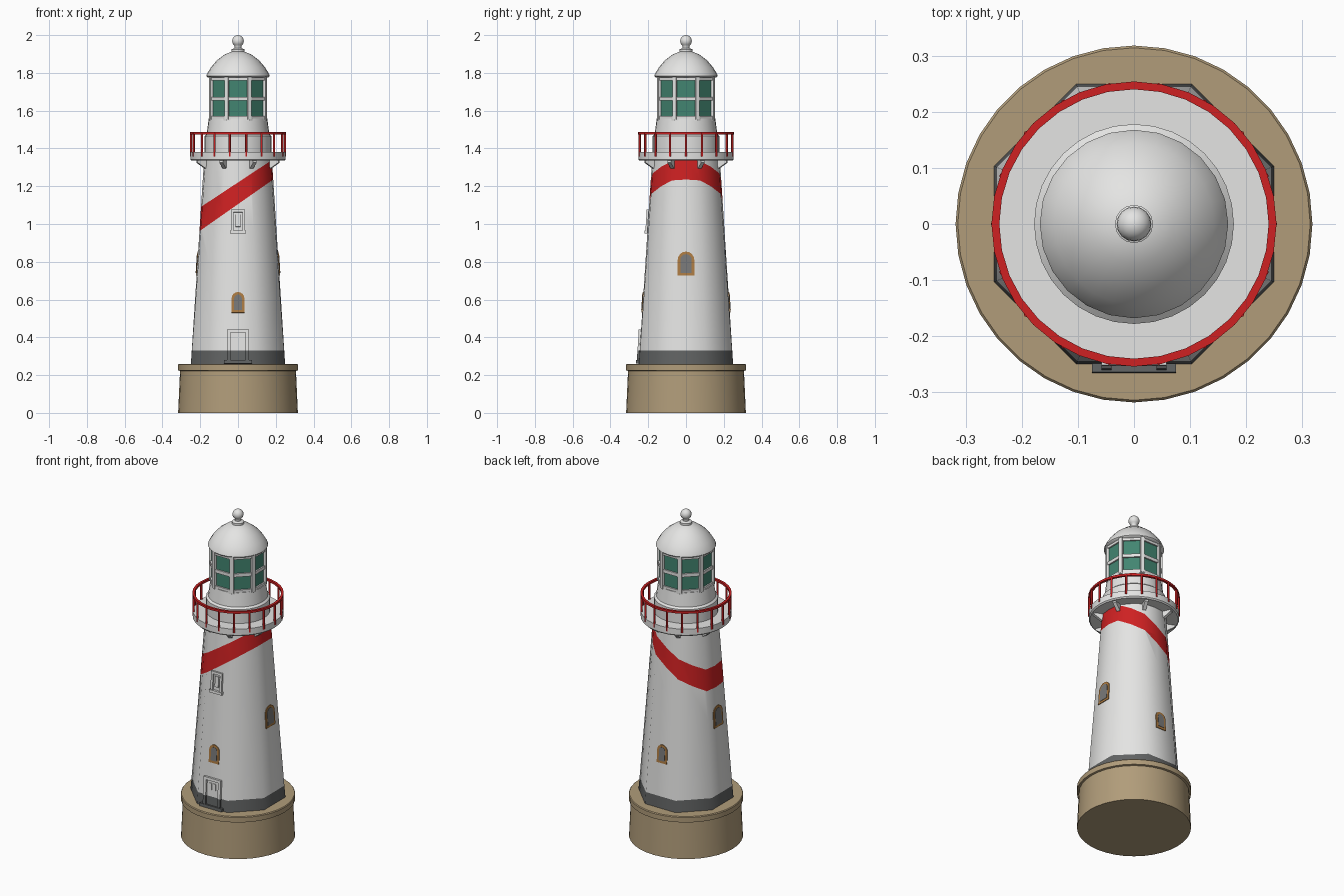
import bpy, bmesh, math
from mathutils import Matrix, Vector

if "Cube" in bpy.data.objects:
    bpy.data.objects.remove(bpy.data.objects["Cube"])


def material(name, rgb):
    m = bpy.data.materials.new(name)
    m.diffuse_color = (*rgb, 1)
    m.use_nodes = True
    m.node_tree.nodes["Principled BSDF"].inputs["Base Color"].default_value = m.diffuse_color
    return m


WHITE = material("white paint", (0.78, 0.78, 0.77))
TAN = material("tan stone", (0.44, 0.335, 0.195))
RED = material("red paint", (0.62, 0.015, 0.016))
GREY = material("dark grey", (0.12, 0.125, 0.125))
GLASS = material("green glass", (0.055, 0.235, 0.165))
OCHRE = material("ochre frame", (0.42, 0.2, 0.055))
PANE = material("grey pane", (0.19, 0.19, 0.19))


def finish(name, bm, mats, smooth=None):
    bmesh.ops.recalc_face_normals(bm, faces=bm.faces)
    me = bpy.data.meshes.new(name)
    bm.to_mesh(me)
    bm.free()
    for m in mats:
        me.materials.append(m)
    ob = bpy.data.objects.new(name, me)
    bpy.context.collection.objects.link(ob)
    if smooth:
        bpy.ops.object.select_all(action='DESELECT')
        ob.select_set(True)
        bpy.context.view_layer.objects.active = ob
        bpy.ops.object.shade_smooth_by_angle(angle=math.radians(smooth))
    return ob


def lathe(name, profile, mat, n=32, turn=0.0, smooth=35, closed=False):
    """Spin an (r, z) profile around z."""
    bm = bmesh.new()
    rings = [[bm.verts.new((r * math.cos(turn + math.tau * i / n),
                            r * math.sin(turn + math.tau * i / n), z)) for i in range(n)]
             for r, z in profile]
    pairs = list(zip(rings, rings[1:])) + ([(rings[-1], rings[0])] if closed else [])
    for a, b in pairs:
        for i in range(n):
            j = (i + 1) % n
            bm.faces.new((a[i], a[j], b[j], b[i]))
    bmesh.ops.remove_doubles(bm, verts=bm.verts, dist=1e-5)
    return finish(name, bm, [mat], smooth)


def prism(bm, outline, depth, matrix):
    """Extrude an outline in local x/z by depth along local -y."""
    front = [bm.verts.new(matrix @ Vector((x, -depth, z))) for x, z in outline]
    back = [bm.verts.new(matrix @ Vector((x, 0, z))) for x, z in outline]
    bm.faces.new(front)
    bm.faces.new(back)
    n = len(outline)
    for i in range(n):
        j = (i + 1) % n
        bm.faces.new((front[i], front[j], back[j], back[i]))


def rect(x0, x1, z0, z1):
    return [(x0, z0), (x1, z0), (x1, z1), (x0, z1)]


def arch(w, h):
    top = [(w * math.cos(a), h - w + w * math.sin(a))
           for a in (math.pi * i / 8 for i in range(9))]
    return [(-w, -h), (w, -h)] + top


Z0, Z1, A0, A1 = 0.25, 1.335, 0.25, 0.18


def wall(z):
    return A0 + (A1 - A0) * (z - Z0) / (Z1 - Z0)


def on_wall(z, angle):
    """Frame on the tower face; angle 0 is the front."""
    lean = math.atan((A0 - A1) / (Z1 - Z0))
    return (Matrix.Rotation(angle, 4, 'Z') @ Matrix.Translation((0, -wall(z), z))
            @ Matrix.Rotation(-lean, 4, 'X'))


# Stone base with rim
lathe("stone_base", [(0, 0), (0.317, 0), (0.307, 0.222), (0.318, 0.225),
                     (0.318, 0.255), (0.314, 0.26), (0, 0.26)], TAN, 36)

# Tower: octagonal foot becoming nearly round, with dark foot band and red slanted stripe
bm = bmesh.new()
rings = []
for k in range(7):
    t = k / 6
    z = Z0 + (Z1 - Z0) * t
    corner = wall(z) * (1.0824 - 0.045 * t)
    rings.append([bm.verts.new(((corner if i % 2 else wall(z)) * math.cos(i * math.pi / 8),
                                (corner if i % 2 else wall(z)) * math.sin(i * math.pi / 8), z))
                  for i in range(16)])
for a, b in zip(rings, rings[1:]):
    for i in range(16):
        j = (i + 1) % 16
        bm.faces.new((a[i], a[j], b[j], b[i]))
LOW, HIGH = (1.105, 0.70), (1.22, 0.66)
for z, s in ((0.33, 0), LOW, HIGH):
    bmesh.ops.bisect_plane(bm, geom=bm.verts[:] + bm.edges[:] + bm.faces[:],
                           plane_co=(0, 0, z), plane_no=Vector((-s, 0, 1)).normalized())
for f in bm.faces:
    c = f.calc_center_median()
    if c.z < 0.33:
        f.material_index = 1
    elif LOW[0] + LOW[1] * c.x < c.z < HIGH[0] + HIGH[1] * c.x:
        f.material_index = 2
finish("tower", bm, [WHITE, GREY, RED], 50)

# Arched windows: low on front and back, higher on the sides
for side, (z, w, h) in enumerate([(0.585, 0.034, 0.055), (0.79, 0.044, 0.064)] * 2):
    m = on_wall(z, side * math.pi / 2)
    for part, k, d, mat in (("frame", 0, 0.004, OCHRE), ("pane", 0.014, 0.006, PANE)):
        bm = bmesh.new()
        prism(bm, arch(w - k, h - k), d, m)
        finish(f"window_{part}_{side}", bm, [mat])

# Door with surround, two small lights and a step
m = on_wall(0.26, 0)
bm = bmesh.new()
for x in (-0.049, 0.049):
    prism(bm, rect(x - 0.009, x + 0.009, 0, 0.17), 0.012, m)
prism(bm, rect(-0.058, 0.058, 0.165, 0.182), 0.014, m)
prism(bm, rect(-0.037, 0.037, 0, 0.165), 0.005, m)
for x in (-0.014, 0.014):
    prism(bm, rect(x - 0.009, x + 0.009, 0.11, 0.15), 0.009, m)
bmesh.ops.bisect_plane(bm, geom=bm.verts[:] + bm.edges[:] + bm.faces[:],
                       plane_co=(0, 0, 0.33), plane_no=(0, 0, 1))
for f in bm.faces:
    f.material_index = int(f.calc_center_median().z < 0.33)
finish("door", bm, [WHITE, GREY])
bm = bmesh.new()
prism(bm, rect(-0.075, 0.075, 0, 0.018), 0.016, m)
finish("door_step", bm, [GREY])

# Upper front window with raised frame and sill
m = on_wall(1.015, 0)
bm = bmesh.new()
for x in (-0.03, 0.03):
    prism(bm, rect(x - 0.007, x + 0.007, -0.05, 0.06), 0.011, m)
prism(bm, rect(-0.037, 0.037, 0.047, 0.062), 0.012, m)
prism(bm, rect(-0.043, 0.043, -0.066, -0.05), 0.016, m)
prism(bm, rect(-0.012, 0.012, -0.03, 0.035), 0.007, m)
finish("upper_window", bm, [WHITE])

# Gallery deck and brackets
lathe("gallery_deck", [(0, 1.335), (0.245, 1.335), (0.252, 1.342), (0.252, 1.38),
                       (0, 1.38)], WHITE, 32)
bm = bmesh.new()
for i in range(8):
    m = Matrix.Rotation((i + 0.5) * math.pi / 4, 4, 'Z') @ Matrix.Translation((0, 0.01, 0))
    prism(bm, [(0.165, 1.337), (0.235, 1.337), (0.235, 1.325), (0.19, 1.295),
               (0.165, 1.295)], 0.02, m)
finish("gallery_brackets", bm, [WHITE])

# Red railing
lathe("rail", [(0.24, 1.475), (0.254, 1.475), (0.254, 1.488), (0.24, 1.488)], RED, 32,
      closed=True)
bm = bmesh.new()
for i in range(18):
    a = math.tau * i / 18
    bmesh.ops.create_cone(bm, cap_ends=True, segments=8, radius1=0.006, radius2=0.006, depth=0.125,
                          matrix=Matrix.Translation((0.249 * math.cos(a), 0.249 * math.sin(a), 1.42)))
finish("rail_posts", bm, [RED], 50)

# Lantern room: drum, octagonal glass, glazing bars
lathe("lantern_drum", [(0.178, 1.375), (0.178, 1.465), (0.166, 1.475), (0.155, 1.558),
                       (0, 1.558)], WHITE, 32)
T = math.pi / 8
lathe("lantern_glass", [(0.153, 1.55), (0.153, 1.785)], GLASS, 8, T, None)
for k, (z, h) in enumerate(((1.561, 0.012), (1.663, 0.01), (1.772, 0.012))):
    lathe(f"glazing_ring_{k}", [(0.148, z - h), (0.162, z - h), (0.162, z + h), (0.148, z + h)],
          WHITE, 8, T, None, True)
bm = bmesh.new()
for i in range(8):
    m = Matrix.Rotation(T + i * math.pi / 4, 4, 'Z') @ Matrix.Translation((0.154, 0, 1.667))
    bmesh.ops.create_cube(bm, size=1, matrix=m @ Matrix.Diagonal((0.018, 0.022, 0.225, 1)))
finish("glazing_bars", bm, [WHITE])

# Dome and ball finial
lathe("dome", [(0, 1.775), (0.16, 1.775), (0.168, 1.783), (0.163, 1.797), (0.143, 1.83),
               (0.11, 1.868), (0.07, 1.898), (0.033, 1.913), (0, 1.916)], WHITE, 24, smooth=50)
ball = [(0.031 * math.sin(a), 1.969 - 0.031 * math.cos(a))
        for a in (math.pi * i / 10 for i in range(2, 11))]
lathe("finial", [(0.034, 1.905), (0.034, 1.925), (0.018, 1.932)] + ball, WHITE, 16, smooth=50)
